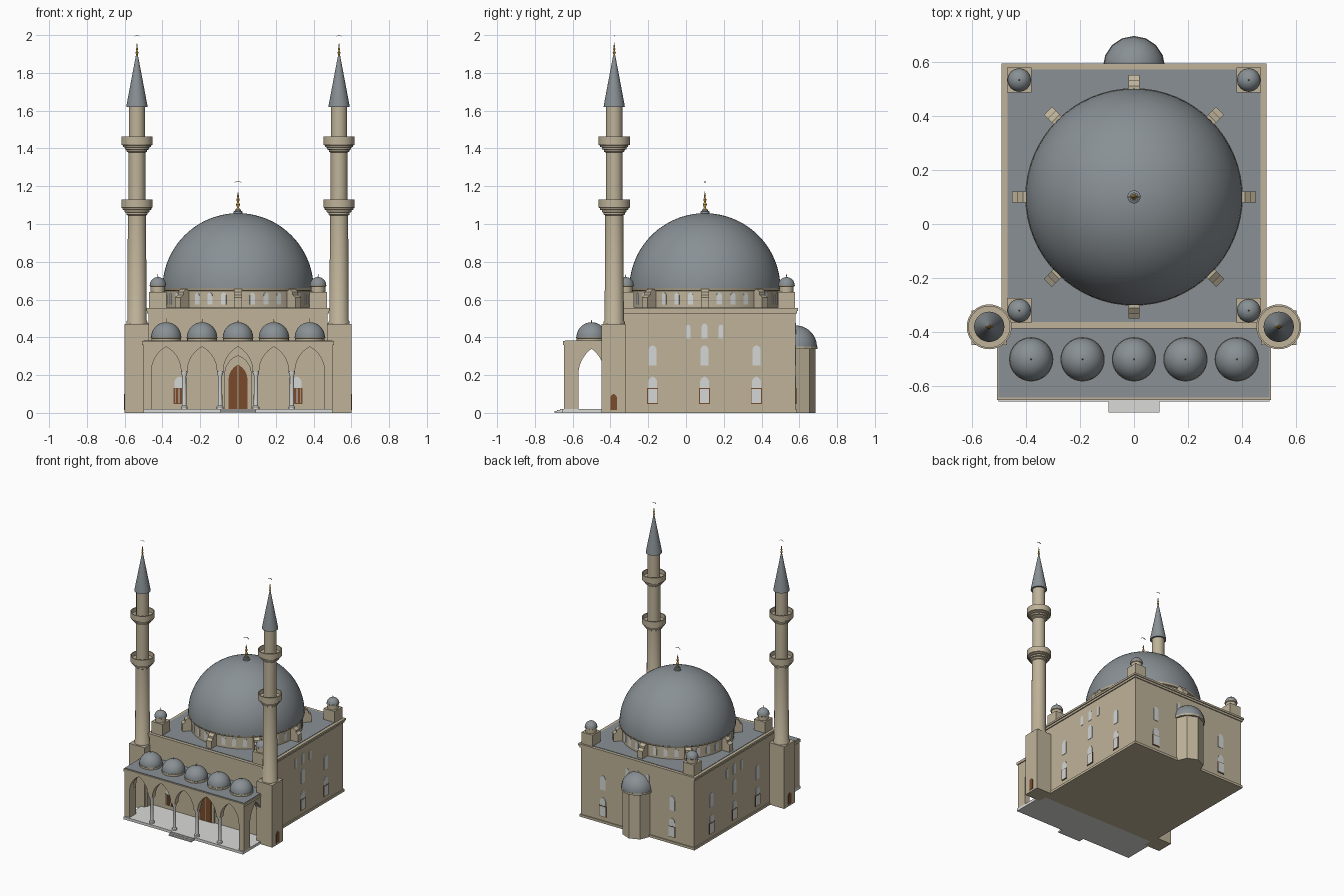
import bpy, bmesh
from math import sin, cos, pi, asin, radians
from mathutils import Matrix

if "Cube" in bpy.data.objects:
    bpy.data.objects.remove(bpy.data.objects["Cube"])


def material(name, r, g, b):
    m = bpy.data.materials.new(name)
    m.use_nodes = True
    m.diffuse_color = (r, g, b, 1)
    m.node_tree.nodes["Principled BSDF"].inputs["Base Color"].default_value = (r, g, b, 1)
    return m


STONE = material("beige stone", .52, .45, .32)
LEAD = material("grey lead", .25, .28, .30)
MARBLE = material("pale marble", .70, .70, .68)
GLASS = material("pale window", .66, .67, .67)
WOOD = material("brown wood", .19, .07, .025)
GOLD = material("gold", .62, .36, .07)


def at(x, y, z=0, turn=0):
    return Matrix.Translation((x, y, z)) @ Matrix.Rotation(turn, 4, 'Z')


HERE = [at(0, 0)]


def finish(name, bm, mat, smooth=False):
    bmesh.ops.recalc_face_normals(bm, faces=bm.faces)
    me = bpy.data.meshes.new(name)
    bm.to_mesh(me)
    bm.free()
    me.materials.append(mat)
    ob = bpy.data.objects.new(name, me)
    bpy.context.collection.objects.link(ob)
    if smooth:
        bpy.ops.object.select_all(action='DESELECT')
        ob.select_set(True)
        bpy.context.view_layer.objects.active = ob
        bpy.ops.object.shade_smooth_by_angle(angle=radians(35))
    return ob


def prism(name, pts, back, front, mat, places=HERE):
    """Extrude an x-z outline from y=back to y=-front at every placement."""
    bm = bmesh.new()
    for m in places:
        a = [bm.verts.new(m @ Matrix.Translation((x, -front, z)).translation) for x, z in pts]
        b = [bm.verts.new(m @ Matrix.Translation((x, back, z)).translation) for x, z in pts]
        bm.faces.new(a)
        bm.faces.new(b[::-1])
        for i in range(len(a)):
            j = (i + 1) % len(a)
            bm.faces.new((a[j], a[i], b[i], b[j]))
    return finish(name, bm, mat)


def box(name, x0, x1, y0, y1, z0, z1, mat, places=HERE):
    return prism(name, [(x0, z0), (x1, z0), (x1, z1), (x0, z1)], y1, -y0, mat, places)


def lathe(name, profile, places, mat, seg=32, smooth=True):
    """Spin an (r, z) profile around the vertical at every placement."""
    bm = bmesh.new()
    for m in places:
        vs = [bm.verts.new(m @ Matrix.Translation((r, 0, z)).translation) for r, z in profile]
        es = [bm.edges.new(p) for p in zip(vs, vs[1:])]
        bmesh.ops.spin(bm, geom=vs + es, cent=m.translation, axis=(0, 0, 1),
                       angle=2 * pi, steps=seg, use_merge=True)
    bmesh.ops.remove_doubles(bm, verts=bm.verts, dist=1e-5)
    return finish(name, bm, mat, smooth)


def dome_profile(r, z, n=16):
    return [(r * cos(pi / 2 * i / n), z + r * sin(pi / 2 * i / n)) for i in range(n + 1)]


def arch(w, z, h, cx=0, n=8):
    """Pointed arch line from right springing over the apex to the left."""
    R = (w * w + h * h) / (2 * w)
    t = asin(min(1, h / R))
    half = [(w - R + R * cos(t * i / n), z + R * sin(t * i / n)) for i in range(n + 1)]
    return [(cx + x, v) for x, v in half] + [(cx - x, v) for x, v in half[-2::-1]]


def arch_panel(w, z0, z1, rise=1.3):
    return [(-w, z0), (w, z0)] + arch(w, z1 - w * rise, w * rise)


def finial(name, height, places, crescent=0):
    r = height * .11
    lathe(name, [(0, 0), (r * .8, 0), (r * .5, height * .15), (r, height * .28), (r * .4, height * .42),
                 (r * .8, height * .54), (r * .3, height * .66), (r * .45, height * .74), (0, height)],
          places, GOLD, 12)
    if crescent:
        c = crescent
        arc = [radians(35 + 110 * i / 10) for i in range(11)]
        pts = [(c * cos(a), c * sin(a)) for a in arc]
        pts += [(c * .86 * cos(a), c * .12 + c * .78 * sin(a)) for a in arc[::-1]]
        prism(name + "_crescent", pts, .002, .002, GOLD,
              [m @ at(0, 0, height * 1.52 - c) for m in places])


# Prayer hall block with cornice and lead roof
box("hall_walls", -.475, .475, -.38, .58, 0, .535, STONE)
box("hall_plinth", -.482, .482, -.385, .587, 0, .018, STONE)
box("hall_cornice_lower", -.483, .483, -.383, .587, .525, .54, STONE)
box("hall_cornice", -.49, .49, -.387, .593, .54, .554, STONE)
box("hall_roof", -.467, .467, -.363, .57, .55, .557, LEAD)

# Drum, buttresses and great dome
CENTRE = at(0, .1)
lathe("drum", [(.388, .55), (.388, .645), (.398, .648), (.402, .66), (0, .66)], [CENTRE], STONE, 64)
lathe("great_dome", dome_profile(.4, .657, 28), [CENTRE], LEAD, 64)
eighths = [CENTRE @ at(0, 0, 0, k * pi / 4) for k in range(8)]
prism("drum_buttresses", [(.37, .55), (.45, .55), (.45, .612), (.43, .625), (.43, .64), (.41, .655), (.37, .655)],
      .021, .021, STONE, eighths)
prism("drum_windows", arch_panel(.014, .575, .638), .01, .002, GLASS,
      [m @ at(0, 0, 0, radians(a)) @ at(0, -.388) for m in eighths for a in (11.25, 22.5, 33.75)])
lathe("dome_collar", [(.024, 1.05), (.024, 1.066), (.016, 1.07), (.016, 1.078), (0, 1.078)], [CENTRE], LEAD, 24)
finial("dome_finial", .1, [at(0, .1, 1.075)], .026)

# Roof corner turrets
corners = [at(x, y) for x in (-.424, .424) for y in (-.32, .532)]
box("turret_bases", -.046, .046, -.046, .046, .55, .64, STONE, corners)
lathe("turret_necks", [(.038, .64), (.038, .668), (.044, .672), (.044, .678), (0, .678)], corners, STONE, 16)
lathe("turret_domes", dome_profile(.043, .676, 8), corners, LEAD, 24)
finial("turret_finials", .024, [m @ at(0, 0, .717) for m in corners])

# Apse at the back
APSE = [at(0, .58)]
lathe("apse_wall", [(0, 0), (.105, 0), (.105, .345), (0, .345)], APSE, STONE, 8, False)
lathe("apse_cornice", [(0, .338), (.115, .338), (.115, .352), (0, .352)], APSE, STONE, 16, False)
lathe("apse_dome", dome_profile(.113, .35, 12), APSE, LEAD, 16)

# Minarets
towers = [at(s * .535, -.38) for s in (-1, 1)]
box("minaret_bases", -.065, .065, -.067, .06, 0, .47, STONE, towers)
lathe("minaret_shafts", [
    (.056, .465), (.056, .482), (.051, .49), (.048, 1.045),
    (.056, 1.05), (.056, 1.06), (.066, 1.063), (.066, 1.073), (.076, 1.076), (.076, 1.084),
    (.083, 1.087), (.083, 1.13), (.076, 1.13), (.076, 1.1), (.044, 1.1), (.044, 1.378),
    (.054, 1.383), (.054, 1.392), (.064, 1.395), (.064, 1.405), (.074, 1.408), (.074, 1.416),
    (.083, 1.419), (.083, 1.462), (.076, 1.462), (.076, 1.43), (.043, 1.43), (.043, 1.62),
    (.052, 1.626)], towers, STONE, 32)
lathe("minaret_spires", [(0, 1.62), (.056, 1.62), (.055, 1.63), (.006, 1.89), (0, 1.89)], towers, LEAD, 32)
finial("minaret_finials", .075, [m @ at(0, 0, 1.886) for m in towers], .02)
prism("minaret_doors", arch_panel(.017, .015, .1), .004, .004, WOOD,
      [at(s * .6, -.383, 0, s * pi / 2) for s in (-1, 1)])

# Portico floor and entrance steps
box("portico_floor", -.5, .5, -.655, -.38, 0, .02, MARBLE)
for i in range(3):
    box(f"entrance_step_{i + 1}", -.095, .095, -.668 - .0145 * i, -.65, 0, .02 - .0055 * i, MARBLE)

# Arcade walls with pointed arches
bays = [.38, .19, 0, -.19, -.38]
front = [(-.5, .22), (-.5, .365), (.5, .365), (.5, .22)]
for cx in bays:
    front += arch(.078, .22, .13, cx)
prism("arcade_front", front, -.605, .645, STONE)
side = [(-.13, .02), (-.13, .365), (.13, .365), (.13, .02)] + [(.085, .02)] + arch(.07, .2, .14, .015) + [(-.055, .02)]
prism("arcade_sides", side, .02, .02, STONE, [at(s * .48, -.515, 0, pi / 2) for s in (-1, 1)])
for s in (-1, 1):
    box("corner_pier", *sorted((s * .458, s * .5)), -.645, -.57, .02, .23, STONE)
lathe("arcade_columns", [(0, .02), (.018, .02), (.018, .032), (.012, .038), (.011, .195),
                         (.017, .212), (.017, .222), (0, .222)],
      [at(x, -.625) for x in (-.285, -.095, .095, .285)], MARBLE, 16)

# Portico roof and its five domes
box("portico_cornice", -.507, .507, -.65, -.38, .36, .38, STONE)
box("portico_roof", -.5, .5, -.641, -.386, .378, .384, LEAD)
dome_spots = [at(x, -.5) for x in bays]
lathe("portico_dome_rings", [(.079, .38), (.079, .395), (.082, .397), (.082, .402), (0, .402)], dome_spots, STONE, 32)
lathe("portico_domes", dome_profile(.08, .4, 10), dome_spots, LEAD, 32)
finial("portico_finials", .024, [m @ at(0, 0, .477) for m in dome_spots])

# Main portal
DOOR = [at(0, -.38)]
prism("portal_surround", arch_panel(.072, .02, .305, 1.4), .01, .008, STONE, DOOR)
prism("portal_door", arch_panel(.05, .02, .255, 1.6), .01, .012, WOOD, DOOR)
box("door_seam", -.002, .002, -.014, 0, .02, .25, STONE, DOOR)

# Windows: every placement looks outward along its own front
sides = [at(s * .475, y, 0, s * pi / 2) for s in (-1, 1) for y in (-.177, .098, .373)]
rear = [at(x, .58, 0, pi) for x in (-.29, .29)]
porch = [at(x, -.38) for x in (-.312, .312)]
lower = sides + rear + porch
prism("lower_window_arches", arch_panel(.024, .13, .192), .004, .003, GLASS, lower)
box("lower_window_frames", -.029, .029, -.004, .004, .048, .132, WOOD, lower)
box("lower_window_panes", -.025, .025, -.006, .004, .053, .127, GLASS, sides + rear)
prism("middle_windows", arch_panel(.022, .25, .358), .004, .003, GLASS, sides + rear)
box("porch_window_bars", -.002, .002, -.007, 0, .052, .128, GLASS,
    [m @ at(dx, 0) for m in porch for dx in (-.017, 0, .017)])
tops = [at(s * .475, .098, 0, s * pi / 2) for s in (-1, 1)] + [at(0, .58, 0, pi)]
prism("upper_side_windows", arch_panel(.012, .395, .468), .004, .003, GLASS,
      [m @ at(dx, 0) for m in tops for dx in (-.087, .087)])
prism("upper_centre_windows", arch_panel(.015, .395, .475), .004, .003, GLASS, tops)
